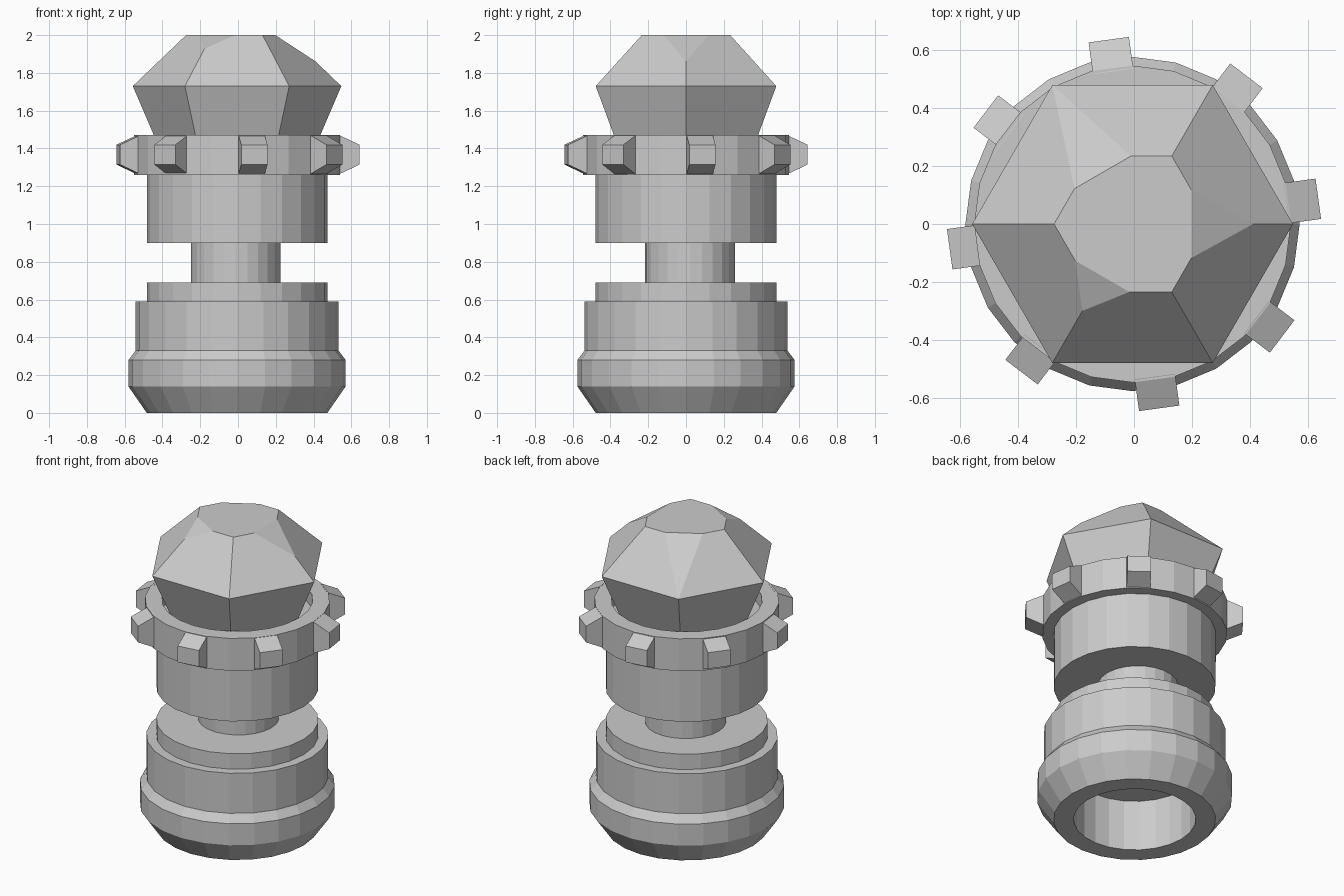
import bpy, bmesh, math
from mathutils import Vector, Matrix

cube = bpy.data.objects.get("Cube")
if cube:
    bpy.data.objects.remove(cube, do_unlink=True)

SIDES = 24
CENTRE_X = -0.005

grey = bpy.data.materials.new("plain grey")
grey.use_nodes = True
colour = (0.6, 0.6, 0.6, 1)
grey.diffuse_color = colour
grey.node_tree.nodes["Principled BSDF"].inputs["Base Color"].default_value = colour


def finish(bm, name, location=(CENTRE_X, 0, 0)):
    """Turn a bmesh into a grey, flat shaded object."""
    bmesh.ops.recalc_face_normals(bm, faces=bm.faces)
    mesh = bpy.data.meshes.new(name)
    bm.to_mesh(mesh)
    bm.free()
    mesh.materials.append(grey)
    obj = bpy.data.objects.new(name, mesh)
    obj.location = location
    bpy.context.collection.objects.link(obj)
    return obj


def circle(radius, z, sides):
    turn = 2 * math.pi / sides
    return [Vector((radius * math.cos(i * turn), radius * math.sin(i * turn), z))
            for i in range(sides)]


def lathe(name, profile, location=(CENTRE_X, 0, 0)):
    """Revolve (radius, z) pairs; the first and last rings are capped."""
    bm = bmesh.new()
    rings = [[bm.verts.new(p) for p in circle(r, z, SIDES)] for r, z in profile]
    for low, high in zip(rings, rings[1:]):
        for i in range(SIDES):
            j = (i + 1) % SIDES
            bm.faces.new((low[i], low[j], high[j], high[i]))
    bm.faces.new(rings[0][::-1])
    bm.faces.new(rings[-1])
    return finish(bm, name, location)


# Base with chamfered belt, stepped shoulder and a socket underneath
lathe("base", [(0.36, 0.33), (0.36, 0), (0.478, 0), (0.575, 0.14), (0.575, 0.28),
               (0.537, 0.33), (0.537, 0.59), (0.478, 0.59), (0.478, 0.69)])

# Slightly off-centre stem
lathe("stem", [(0.238, 0.68), (0.238, 0.91)], (-0.012, 0.022, 0))

# Upper drum and the collar with a shallow recess
lathe("upper_drum", [(0.478, 0.9), (0.478, 1.27)])
lathe("collar", [(0.545, 1.26), (0.545, 1.47), (0.445, 1.47), (0.445, 1.38)])

# Eight tapered teeth around the collar
for k in range(8):
    bm = bmesh.new()
    bmesh.ops.create_cube(bm, size=1)
    for v in bm.verts:
        outer = v.co.x > 0
        v.co = Vector((0.64 if outer else 0.53, v.co.y * 0.14,
                       1.367 + v.co.z * (0.105 if outer else 0.208)))
    bm.transform(Matrix.Rotation(math.radians(7.8 + 45 * k), 4, "Z"))
    finish(bm, f"collar_tooth_{k + 1}", (0, 0, 0))

# Faceted gem: a six-sided cut stone with three unevenly bevelled corners
bm = bmesh.new()
points = circle(0.4, 1.375, 6) + circle(0.552, 1.73, 6)
crown = circle(0.27, 2, 6)
points += crown[1::2]
# chamfer start radius on the crown edge, and cut width along the top
for corner, start in ((0, 0.415), (2, 0.552), (4, 0.345)):
    cut = 0.5 if corner == 0 else 0.48 if corner == 2 else 0.46
    for side in (-1, 1):
        points.append(crown[corner].lerp(crown[(corner + side) % 6], cut))
    rise = (0.552 - start) / (0.552 - 0.27)
    points.append(circle(start, 1.73 + 0.27 * rise, 6)[corner])
verts = [bm.verts.new(p) for p in points]
hull = bmesh.ops.convex_hull(bm, input=verts)
loose = [v for v in bm.verts if not v.link_faces]
bmesh.ops.delete(bm, geom=loose, context="VERTS")
bmesh.ops.dissolve_limit(bm, angle_limit=math.radians(2), verts=bm.verts, edges=bm.edges)
finish(bm, "faceted_gem")
